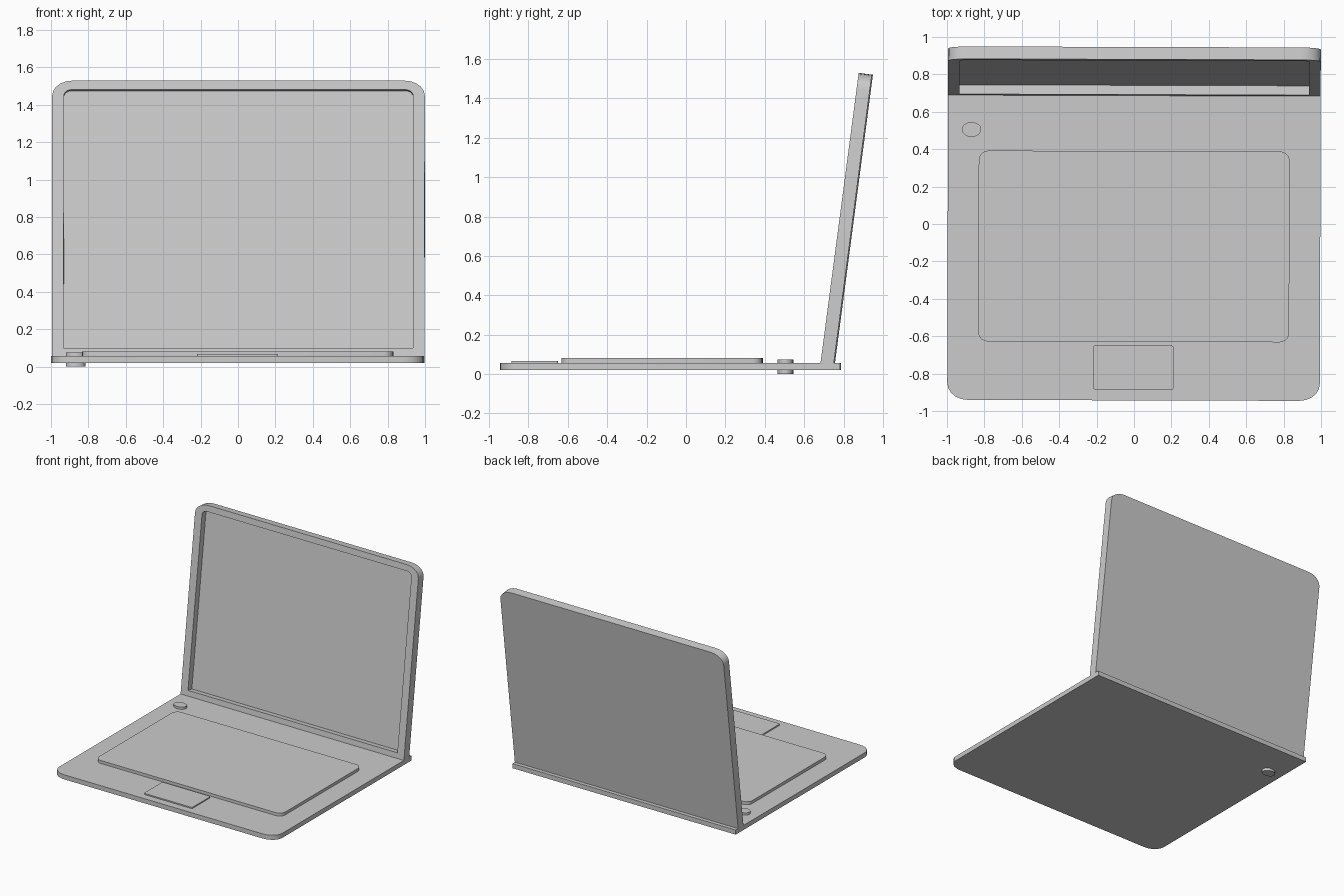
import bpy, bmesh, math
from mathutils import Matrix, Vector

cube = bpy.data.objects.get("Cube")
if cube:
    bpy.data.objects.remove(cube, do_unlink=True)

grey = bpy.data.materials.new("light_grey")
grey.use_nodes = True
COLOUR = (0.6, 0.6, 0.6, 1)
grey.diffuse_color = COLOUR
grey.node_tree.nodes["Principled BSDF"].inputs["Base Color"].default_value = COLOUR

# The whole machine is turned very slightly about the vertical
TURN = Matrix.Rotation(-0.003, 4, 'Z')


def rounded_outline(x0, x1, y0, y1, low=None, high=None, steps=5):
    """Rectangle whose low-y and high-y corners may be rounded by (rx, ry)."""
    points = []
    corners = [(x1, y1, 1, 1, high), (x0, y1, -1, 1, high),
               (x0, y0, -1, -1, low), (x1, y0, 1, -1, low)]
    for quarter, (cx, cy, sx, sy, radius) in enumerate(corners):
        if radius is None:
            points.append((cx, cy))
            continue
        for i in range(steps + 1):
            a = math.pi / 2 * (quarter + i / steps)
            points.append((cx - sx * radius[0] + radius[0] * math.cos(a),
                           cy - sy * radius[1] + radius[1] * math.sin(a)))
    return points


def prism(name, outline, z0, z1, matrix=TURN):
    """Extrude a flat outline from z0 to z1."""
    bm = bmesh.new()
    face = bm.faces.new([bm.verts.new((x, y, z0)) for x, y in outline])
    top = bmesh.ops.extrude_face_region(bm, geom=[face])["geom"]
    verts = [v for v in top if isinstance(v, bmesh.types.BMVert)]
    bmesh.ops.translate(bm, verts=verts, vec=(0, 0, z1 - z0))
    bmesh.ops.recalc_face_normals(bm, faces=bm.faces)
    mesh = bpy.data.meshes.new(name)
    bm.to_mesh(mesh)
    bm.free()
    mesh.transform(matrix)
    mesh.materials.append(grey)
    obj = bpy.data.objects.new(name, mesh)
    bpy.context.collection.objects.link(obj)
    return obj


# Base slab, rounded at the front only
base = prism("base", rounded_outline(-0.996, 0.996, -0.943, 0.784, low=(0.11, 0.09)), 0.02, 0.057)

# Raised keyboard deck and trackpad
keyboard = prism("keyboard_deck", rounded_outline(-0.831, 0.831, -0.63, 0.39,
                 (0.05, 0.05), (0.05, 0.05)), 0.05, 0.081)
trackpad = prism("trackpad", rounded_outline(-0.216, 0.214, -0.885, -0.65,
                 (0.01, 0.01), (0.01, 0.01)), 0.05, 0.067)

# Oval power button, passing through the base
button = prism("power_button", rounded_outline(-0.922, -0.818, 0.463, 0.543,
               (0.052, 0.04), (0.052, 0.04), steps=4)[::1], 0, 0.075)
bm = bmesh.new()
bm.from_mesh(button.data)
bmesh.ops.remove_doubles(bm, verts=bm.verts, dist=0.0005)
bm.to_mesh(button.data)
bm.free()

# Lid: local y runs up the screen, local -z runs back into the lid
tilt = TURN @ Matrix.Translation(Vector((0, 0.686, 0.055))) @ Matrix.Rotation(math.radians(90 - 7.5), 4, 'X')
lid = prism("lid", rounded_outline(-0.996, 0.996, 0, 1.487, high=(0.11, 0.08)), -0.067, 0, tilt)
cutter = prism("screen_cutter", rounded_outline(-0.934, 0.934, 0.045, 1.438, high=(0.04, 0.035)),
               -0.05, 0.05, tilt)
cutter.hide_render = True

# Sink the screen into the lid
cut = lid.modifiers.new("screen_recess", 'BOOLEAN')
cut.operation = 'DIFFERENCE'
cut.solver = 'EXACT'
cut.object = cutter
bpy.ops.object.select_all(action='DESELECT')
lid.select_set(True)
bpy.context.view_layer.objects.active = lid
bpy.ops.object.modifier_apply(modifier=cut.name)
bpy.data.objects.remove(cutter, do_unlink=True)

# Smooth the rounded corners, keep the edges sharp
for obj in (base, keyboard, trackpad, button, lid):
    obj.select_set(True)
bpy.ops.object.shade_smooth_by_angle(angle=math.radians(30))
